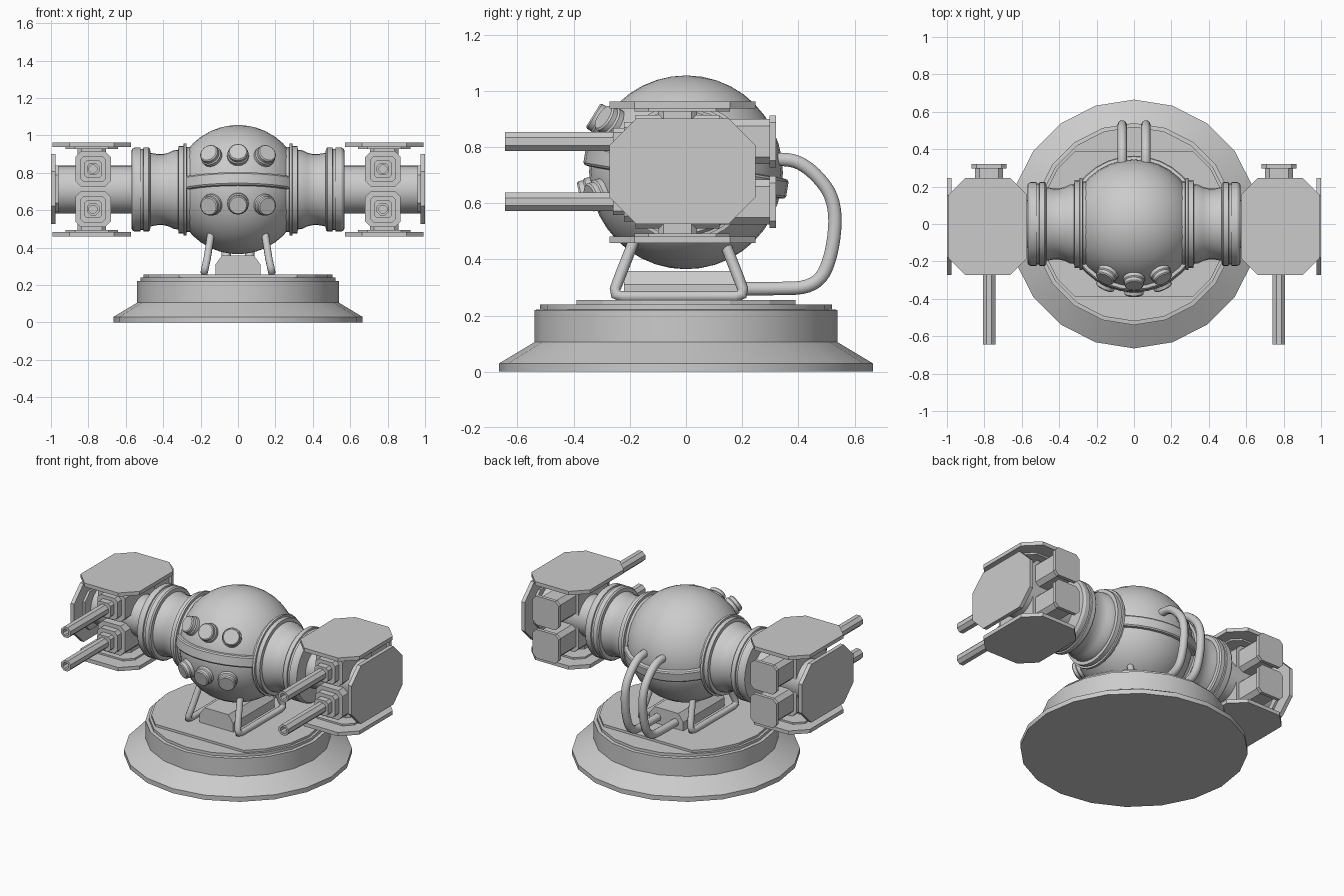
import bpy, bmesh, math
from mathutils import Matrix, Vector

if "Cube" in bpy.data.objects:
    bpy.data.objects.remove(bpy.data.objects["Cube"])

CZ = 0.71                       # height of the sphere and arm axis
TILT = Matrix.Translation((0, 0, CZ)) @ Matrix.Rotation(math.radians(-9.5), 4, 'X')


def finish(name, bm, smooth=True, mirror=False):
    bmesh.ops.recalc_face_normals(bm, faces=bm.faces)
    me = bpy.data.meshes.new(name)
    bm.to_mesh(me)
    bm.free()
    ob = bpy.data.objects.new(name, me)
    bpy.context.collection.objects.link(ob)
    if mirror:
        ob.modifiers.new("mirror", 'MIRROR')
    if smooth:
        bpy.ops.object.select_all(action='DESELECT')
        ob.select_set(True)
        bpy.context.view_layer.objects.active = ob
        bpy.ops.object.shade_smooth_by_angle(angle=math.radians(30))
    return ob


def lathe(name, profile, n, mat=Matrix(), closed=False, mirror=False, phase=0.0):
    """Revolve (radius, height) points round local z; capped or closed ring."""
    bm = bmesh.new()
    rings = []
    for r, h in profile:
        rings.append([bm.verts.new(mat @ Vector((
            r * math.cos(phase + 2 * math.pi * i / n),
            r * math.sin(phase + 2 * math.pi * i / n), h))) for i in range(n)])
    pairs = list(zip(rings, rings[1:]))
    if closed:
        pairs.append((rings[-1], rings[0]))
    else:
        bm.faces.new(rings[0])
        bm.faces.new(rings[-1])
    for a, b in pairs:
        for i in range(n):
            j = (i + 1) % n
            bm.faces.new((a[i], a[j], b[j], b[i]))
    return finish(name, bm, True, mirror)


def prism(name, size, centre, axis, chamfer, mirror=True):
    """Rectangle with cut corners extruded along an axis (0, 1 or 2)."""
    u, v = [k for k in range(3) if k != axis]
    a, b = size[u] / 2, size[v] / 2
    c = chamfer
    outline = [(a, b - c), (a - c, b), (c - a, b), (-a, b - c),
               (-a, c - b), (c - a, -b), (a - c, -b), (a, c - b)]
    bm = bmesh.new()
    ends = []
    for s in (-0.5, 0.5):
        ring = []
        for p, q in outline:
            co = Vector(centre)
            co[u] += p
            co[v] += q
            co[axis] += s * size[axis]
            ring.append(bm.verts.new(co))
        bm.faces.new(ring)
        ends.append(ring)
    for i in range(8):
        j = (i + 1) % 8
        bm.faces.new((ends[0][i], ends[0][j], ends[1][j], ends[1][i]))
    return finish(name, bm, False, mirror)


def tube(name, pts, radius, kind='POLY'):
    cu = bpy.data.curves.new(name, 'CURVE')
    cu.dimensions = '3D'
    cu.bevel_depth = radius
    cu.bevel_resolution = 3
    cu.use_fill_caps = True
    sp = cu.splines.new(kind)
    sp.points.add(len(pts) - 1)
    for p, co in zip(sp.points, pts):
        p.co = (*co, 1)
    if kind == 'NURBS':
        sp.order_u = 3
        sp.use_endpoint_u = True
        sp.resolution_u = 6
    bpy.context.collection.objects.link(bpy.data.objects.new(name, cu))


# Base disc with a sloped skirt
lathe("base", [(0.665, 0), (0.665, 0.03), (0.54, 0.105), (0.54, 0.22),
               (0.52, 0.222), (0.52, 0.24)], 20)

# Deck plate: disc cut straight at front and back
bm = bmesh.new()
bmesh.ops.create_cone(bm, cap_ends=True, segments=20, radius1=0.505, radius2=0.505,
                      depth=0.03, matrix=Matrix.Translation((0, 0, 0.24)))
for s in (-1, 1):
    bmesh.ops.bisect_plane(bm, geom=bm.verts[:] + bm.edges[:] + bm.faces[:],
                           plane_co=(0, s * 0.39, 0), plane_no=(0, s, 0), clear_outer=True)
    bmesh.ops.holes_fill(bm, edges=[e for e in bm.edges if e.is_boundary])
finish("deck_plate", bm, False)

# Junction box under the sphere
bm = bmesh.new()
outline = [(-0.12, 0.25), (-0.12, 0.31), (-0.085, 0.358), (0.085, 0.358), (0.12, 0.31), (0.12, 0.25)]
face = bm.faces.new([bm.verts.new((x, -0.22, z)) for x, z in outline])
ext = bmesh.ops.extrude_face_region(bm, geom=[face])
bmesh.ops.translate(bm, vec=(0, 0.42, 0),
                    verts=[g for g in ext['geom'] if isinstance(g, bmesh.types.BMVert)])
bm.faces.new(face.verts) if not face.is_valid else None
finish("junction_box", bm, False)

# Bent tube legs and rear cables on both sides
for s in (-1, 1):
    tube("leg_frame", [(s * x, y, z) for x, y, z in [
        (0.143, -0.18, 0.48), (0.165, -0.235, 0.34), (0.175, -0.252, 0.295),
        (0.179, -0.25, 0.275), (0.18, -0.225, 0.268), (0.18, 0.175, 0.268),
        (0.179, 0.2, 0.275), (0.175, 0.202, 0.295), (0.165, 0.185, 0.34),
        (0.143, 0.13, 0.48)]], 0.02)
    tube("rear_cable", [(s * 0.063, y, z) for y, z in [
        (0.27, 0.75), (0.36, 0.765), (0.45, 0.72), (0.535, 0.61), (0.525, 0.43),
        (0.47, 0.30), (0.30, 0.295), (0.10, 0.295)]], 0.025, 'NURBS')

# Sphere body with tilted belt
bm = bmesh.new()
bmesh.ops.create_uvsphere(bm, u_segments=32, v_segments=20, radius=0.345, matrix=TILT)
finish("sphere_body", bm)
lathe("belt", [(0.33, -0.038), (0.36, -0.034), (0.366, -0.026), (0.366, 0.026),
               (0.36, 0.034), (0.33, 0.038)], 32, TILT, closed=True)

# Two rows of sensor knobs on the front
for el in (22, -22):
    for az in (-26, 0, 26):
        e, a = math.radians(el), math.radians(az)
        d = Vector((math.sin(a) * math.cos(e), -math.cos(a) * math.cos(e), math.sin(e)))
        m = TILT @ d.to_track_quat('Z', 'Y').to_matrix().to_4x4()
        lathe("sensor_knob", [(0.058, 0.31), (0.058, 0.358), (0.052, 0.364), (0.052, 0.382),
                              (0.046, 0.388)], 16, m)

# Arms: revolved collar, waist, drum and axle along x
ALONG_X = Matrix.Translation((0, 0, CZ)) @ Matrix.Rotation(math.pi / 2, 4, 'Y')
lathe("arm", [(0.2, 0.25), (0.228, 0.255), (0.228, 0.274), (0.246, 0.275), (0.246, 0.29),
              (0.234, 0.291), (0.234, 0.318), (0.213, 0.32), (0.21, 0.345), (0.197, 0.37),
              (0.19, 0.4), (0.19, 0.43), (0.197, 0.468), (0.218, 0.47), (0.225, 0.478),
              (0.225, 0.505), (0.217, 0.507), (0.217, 0.52), (0.225, 0.522), (0.225, 0.553),
              (0.215, 0.568), (0.128, 0.57), (0.128, 0.975)], 32, ALONG_X, mirror=True)

# Pod armour: top, bottom and outer plates with spacers
PX = 0.782
for s, z in ((1, 0.95), (-1, CZ - 0.24)):
    prism("armour_plate", (0.42, 0.52, 0.024), (PX, -0.013, z), 2, 0.09)
    prism("plate_backing", (0.28, 0.34, 0.012), (PX, -0.013, z - s * 0.017), 2, 0.05)
    prism("plate_spacer", (0.15, 0.14, 0.1), (PX, -0.03, z - s * 0.06), 2, 0.02)
prism("outer_plate", (0.025, 0.52, 0.375), (0.9875, -0.013, 0.714), 0, 0.095)
prism("outer_backing", (0.015, 0.34, 0.25), (0.968, -0.013, 0.714), 0, 0.05)

# Twin guns in each pod
for z in (0.82, 0.605):
    prism("gun_block", (0.19, 0.3, 0.19), (0.775, -0.03, z), 1, 0.03)
    prism("gun_collar", (0.14, 0.04, 0.14), (0.775, -0.2, z), 1, 0.02)
    prism("gun_sleeve", (0.095, 0.05, 0.095), (0.775, -0.235, z), 1, 0.015)
    prism("gun_breech", (0.15, 0.2, 0.16), (0.775, 0.2, z), 1, 0.025)
    prism("breech_cap", (0.185, 0.022, 0.185), (0.775, 0.309, z), 1, 0.025)
    m = Matrix.Translation((0.775, 0, z)) @ Matrix.Rotation(math.pi / 2, 4, 'X')
    lathe("barrel", [(0.036, 0.2), (0.036, 0.645), (0.022, 0.645), (0.022, 0.2)], 8, m,
          closed=True, mirror=True, phase=math.pi / 8)
